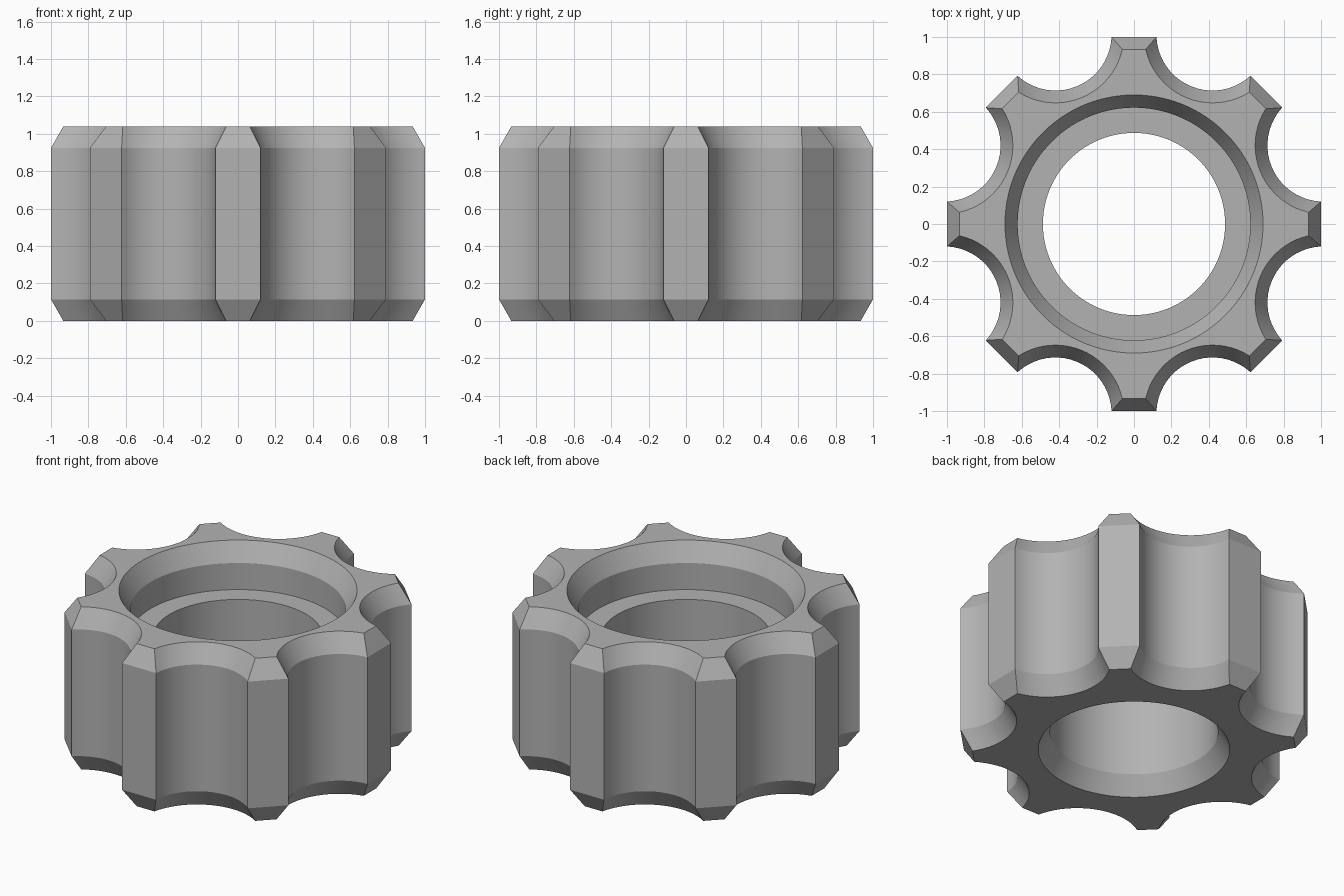
import bpy
import bmesh
import math

cube = bpy.data.objects.get("Cube")
if cube:
    bpy.data.objects.remove(cube, do_unlink=True)

TEETH = 8
ARC_STEPS = 20
HEIGHT = 1.04
CHAMFER_H = 0.115
INSET = 0.066
NOTCH_R = 0.30
NOTCH_DIST = 1.097
SECTOR = math.tau / TEETH
COUNT = TEETH * (ARC_STEPS + 1)


def scalloped_outline(inset):
    """Star outline: flat tooth tips joined by circular notches."""
    radius, tip = NOTCH_R + inset, 1.0 - inset
    # notch centre in a frame where the neighbouring tooth points along +x
    cx = NOTCH_DIST * math.cos(SECTOR / 2)
    cy = NOTCH_DIST * math.sin(SECTOR / 2)
    corner_y = cy - math.sqrt(radius ** 2 - (tip - cx) ** 2)
    # half angle of the arc about the line from the notch to the axis
    start = math.atan2(corner_y - cy, tip - cx) % math.tau
    middle = math.pi + SECTOR / 2
    half = start - middle
    points = []
    for tooth in range(TEETH):
        turn = tooth * SECTOR
        for i in range(ARC_STEPS + 1):
            a = middle + half * (1 - 2 * i / ARC_STEPS)
            x, y = cx + radius * math.cos(a), cy + radius * math.sin(a)
            points.append((x * math.cos(turn) - y * math.sin(turn),
                           x * math.sin(turn) + y * math.cos(turn)))
    return points


def circle(radius):
    """Circle with one point for each outline point."""
    step = math.tau / COUNT
    return [(radius * math.cos((i + 0.5) * step),
             radius * math.sin((i + 0.5) * step)) for i in range(COUNT)]


# Closed loop of cross-sections: outside, top, counterbore, bore, underside
sections = [
    (scalloped_outline(INSET), 0),
    (scalloped_outline(0), CHAMFER_H),
    (scalloped_outline(0), HEIGHT - CHAMFER_H),
    (scalloped_outline(INSET), HEIGHT),
    (circle(0.69), HEIGHT),
    (circle(0.622), HEIGHT - CHAMFER_H),
    (circle(0.622), 0.755),
    (circle(0.487), 0.755),
    (circle(0.487), CHAMFER_H),
    (circle(0.555), 0),
]

bm = bmesh.new()
rings = [[bm.verts.new((x, y, z)) for x, y in pts] for pts, z in sections]
for r, low in enumerate(rings):
    high = rings[(r + 1) % len(rings)]
    for i in range(COUNT):
        j = (i + 1) % COUNT
        bm.faces.new((low[i], low[j], high[j], high[i]))
bmesh.ops.recalc_face_normals(bm, faces=bm.faces)

mesh = bpy.data.meshes.new("scalloped_ring")
bm.to_mesh(mesh)
bm.free()
ring = bpy.data.objects.new("scalloped_ring", mesh)
bpy.context.collection.objects.link(ring)

# Plain grey material
grey = bpy.data.materials.new("plain grey")
grey.use_nodes = True
colour = (0.45, 0.45, 0.45, 1)
grey.diffuse_color = colour
grey.node_tree.nodes["Principled BSDF"].inputs["Base Color"].default_value = colour
mesh.materials.append(grey)

# Smooth curved walls, crisp chamfer edges
bpy.ops.object.select_all(action="DESELECT")
ring.select_set(True)
bpy.context.view_layer.objects.active = ring
bpy.ops.object.shade_smooth_by_angle(angle=math.radians(20))
